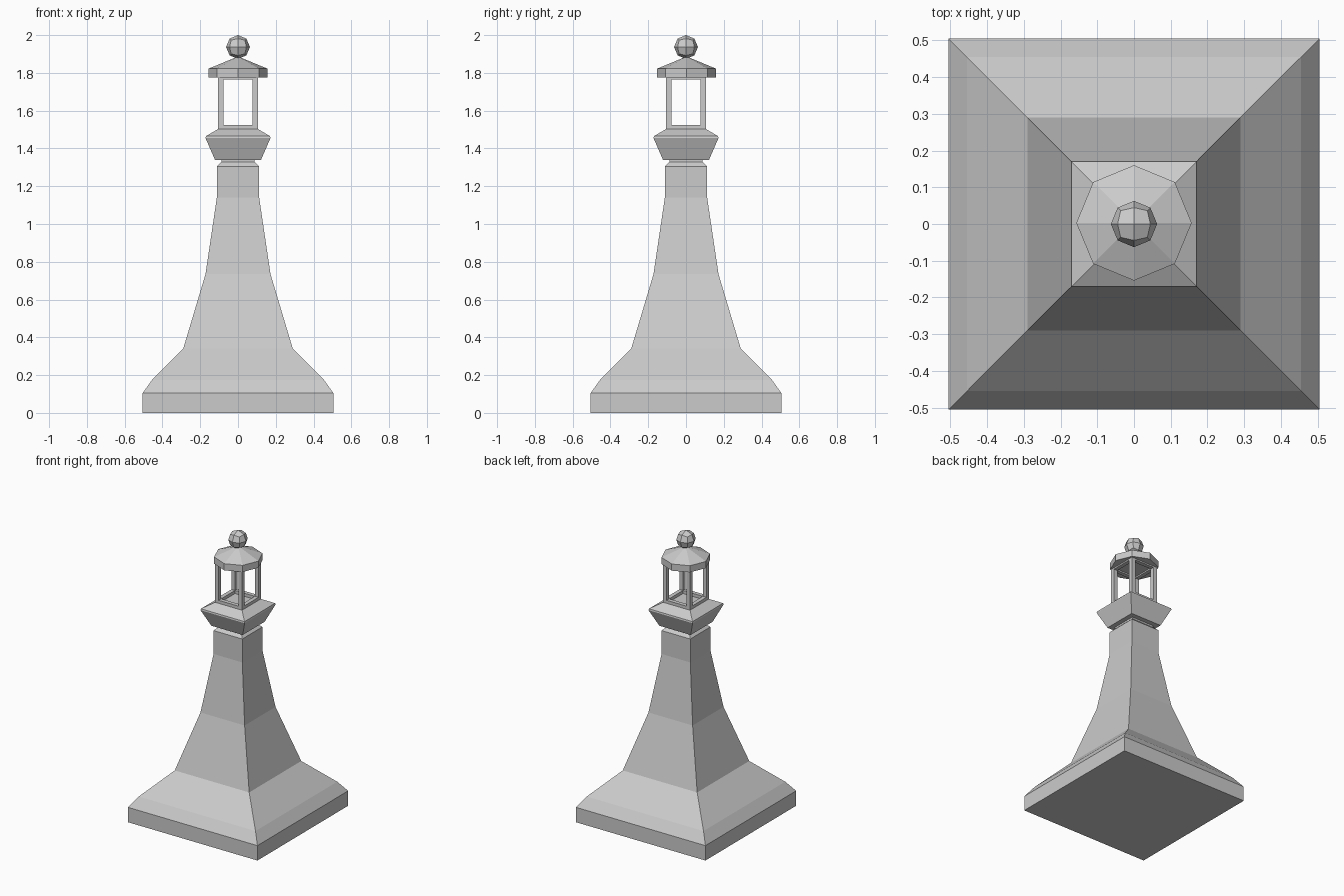
import bpy, bmesh, math
from mathutils import Vector

if "Cube" in bpy.data.objects:
    bpy.data.objects.remove(bpy.data.objects["Cube"])


def finish(name, bm):
    bmesh.ops.recalc_face_normals(bm, faces=bm.faces)
    me = bpy.data.meshes.new(name)
    bm.to_mesh(me)
    bm.free()
    ob = bpy.data.objects.new(name, me)
    bpy.context.collection.objects.link(ob)
    return ob


def stack(name, profile, sides, turn=0.0):
    """Loft polygon rings (corner radius, z) into a closed solid."""
    bm = bmesh.new()
    rings = []
    for r, z in profile:
        rings.append([bm.verts.new((r * math.cos(turn + i * math.tau / sides),
                                    r * math.sin(turn + i * math.tau / sides), z))
                      for i in range(sides)])
    for a, b in zip(rings, rings[1:]):
        for i in range(sides):
            j = (i + 1) % sides
            bm.faces.new((a[i], a[j], b[j], b[i]))
    bm.faces.new(rings[0])
    bm.faces.new(rings[-1])
    return finish(name, bm)


def square_stack(name, profile):
    return stack(name, [(h * math.sqrt(2), z) for h, z in profile], 4, math.pi / 4)


def box(name, size, loc):
    bm = bmesh.new()
    bmesh.ops.create_cube(bm, size=1)
    for v in bm.verts:
        v.co = Vector(v.co[k] * size[k] + loc[k] for k in range(3))
    return finish(name, bm)


# Flared square tower on its plinth
square_stack("tower", [(0.505, 0), (0.505, 0.105), (0.455, 0.175), (0.29, 0.34),
                       (0.172, 0.735), (0.112, 1.14), (0.112, 1.305),
                       (0.088, 1.328), (0.088, 1.345)])

# Gallery deck
square_stack("gallery", [(0.122, 1.34), (0.172, 1.455), (0.17, 1.465), (0.105, 1.503)])

# Lantern frame: corner posts and rails
P, W = 0.091, 0.028
for sx in (-1, 1):
    for sy in (-1, 1):
        box("lantern_post", (W, W, 0.28), (sx * P, sy * P, 1.64))
for s in (-1, 1):
    for z, h in ((1.512, 0.025), (1.772, 0.014)):
        box("lantern_rail_x", (2 * P - W, W, h), (0, s * P, z))
        box("lantern_rail_y", (W, 2 * P - W, h), (s * P, 0, z))

# Eight-sided roof
roof = stack("roof", [(0.157, 1.775), (0.157, 1.822), (0.012, 1.882)], 8)
roof.location.y = 0.003

# Faceted ball finial: a divided cube pushed out to a sphere
bm = bmesh.new()
bmesh.ops.create_cube(bm, size=2)
bmesh.ops.subdivide_edges(bm, edges=bm.edges[:], cuts=1, use_grid_fill=True)
for v in bm.verts:
    v.co = v.co.normalized() * 0.063 + Vector((0, 0, 1.937))
finish("finial_ball", bm)
